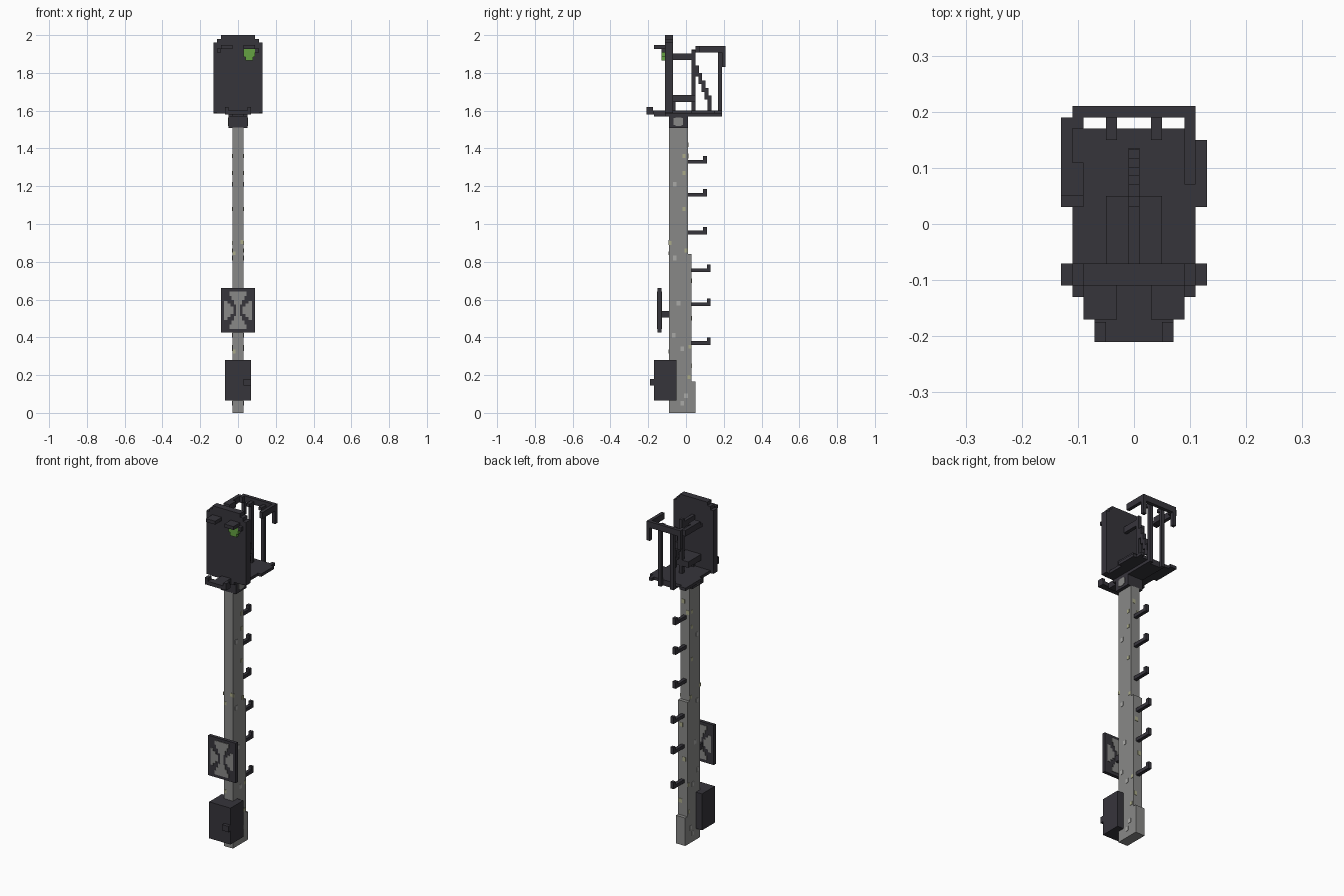
import bpy, bmesh

if "Cube" in bpy.data.objects:
    bpy.data.objects.remove(bpy.data.objects["Cube"], do_unlink=True)


def material(name, rgb):
    m = bpy.data.materials.new(name)
    m.use_nodes = True
    m.diffuse_color = (*rgb, 1)
    m.node_tree.nodes["Principled BSDF"].inputs["Base Color"].default_value = (*rgb, 1)
    return m


DARK = material("dark_metal", (0.037, 0.035, 0.044))
GREY = material("mast_grey", (0.25, 0.25, 0.243))
GREEN = material("lamp_green", (0.13, 0.36, 0.055))
MOSS = material("pale_lichen", (0.40, 0.40, 0.25))
LIGHT = material("light_grey_chip", (0.40, 0.40, 0.39))


def blocks(name, mat, boxes):
    """One object from boxes given as (x0, x1, y0, y1, z0, z1)."""
    bm = bmesh.new()
    for x0, x1, y0, y1, z0, z1 in boxes:
        vs = bmesh.ops.create_cube(bm, size=1)["verts"]
        for v in vs:
            v.co = (x1 if v.co.x > 0 else x0,
                    y1 if v.co.y > 0 else y0,
                    z1 if v.co.z > 0 else z0)
    me = bpy.data.meshes.new(name)
    bm.to_mesh(me)
    bm.free()
    me.materials.append(mat)
    ob = bpy.data.objects.new(name, me)
    bpy.context.collection.objects.link(ob)
    return ob


def both(*boxes):
    """Boxes plus their mirror images across x."""
    return list(boxes) + [(-b[1], -b[0], *b[2:]) for b in boxes]


# Mast, thicker towards the foot at the back
blocks("mast", GREY, [(-.03, .03, -.09, .01, 0, 1.51)])
blocks("mast_lower_back", GREY, [(-.03, .03, .01, .03, 0, .84)])
blocks("mast_foot", GREY, [(-.03, .03, .03, .05, 0, .165)])

# Weathering chips on the mast sides and front
side = [(-.01, 1.36), (-.01, 1.27), (-.01, 1.08), (-.085, .90), (0, .86),
        (.02, .35), (.015, .19)]
blocks("lichen_sides", MOSS, both(*[(.029, .032, y - .008, y + .008, z - .01, z + .01)
                                    for y, z in side]))
chips = [(-.06, 1.21), (-.06, .82), (-.04, .58), (-.065, .41), (-.02, .34),
         (0, .09), (-.02, .05)]
blocks("chips_sides", LIGHT, both(*[(.029, .032, y - .01, y + .01, z - .012, z + .012)
                                    for y, z in chips]))
blocks("lichen_front", MOSS, [(x - .008, x + .008, -.092, -.089, z - .01, z + .01)
                              for x, z in [(.02, .905), (-.02, .845), (-.02, .325)]])
blocks("lichen_back", MOSS, [(x - .01, x + .01, y - .001, y + .002, z - .012, z + .012)
                             for x, y, z in [(.01, .01, 1.42), (-.02, .01, 1.36),
                                             (.01, .03, .7), (-.01, .03, .5),
                                             (.015, .03, .25)]])

# Climbing hooks
hooks = []
for z, y in [(1.32, .01), (1.145, .01), (.945, .01), (.745, .03), (.565, .03), (.36, .03)]:
    hooks += [(-.01, .01, y, y + .1, z, z + .02),
              (-.01, .01, y + .08, y + .1, z + .02, z + .04)]
blocks("climbing_hooks", DARK, hooks)

# Equipment box with latch
blocks("equipment_box", DARK, [(-.07, .07, -.17, -.05, .065, .28)])
blocks("box_latch", DARK, [(.03, .07, -.19, -.17, .145, .18)])

# Marker plate on a short bracket, with four grey wedges on both faces
blocks("marker_plate", DARK, [(-.09, .09, -.15, -.13, .425, .66)])
blocks("marker_bracket", DARK, [(-.02, .02, -.13, -.09, .505, .54)])
wedges, mid = [], .543
for y0, y1 in [(-.153, -.149), (-.131, -.127)]:
    for h0, h1, w in [(.075, .1, .045), (.055, .075, .035), (.03, .055, .022), (.0, .03, .011)]:
        wedges += [(-w, w, y0, y1, mid + h0, mid + h1), (-w, w, y0, y1, mid - h1, mid - h0)]
    for x0, x1, h in [(.055, .073, .05), (.04, .055, .035), (.025, .04, .02)]:
        wedges += both((x0, x1, y0, y1, mid - h, mid + h))
blocks("marker_wedges", GREY, wedges)

# Collar between mast and head, with grey side inserts
blocks("collar", DARK, [(-.05, .05, -.09, .01, 1.507, 1.575)])
blocks("collar_inserts", GREY, both((.049, .052, -.065, -.015, 1.525, 1.56),
                                    (.049, .052, -.055, -.025, 1.52, 1.565)))

# Platform: centre beam, floor, side wings and front lip
blocks("platform_beam", DARK, [(-.05, .05, -.11, .17, 1.568, 1.602)])
blocks("platform_floor", DARK, [(-.11, .11, -.11, .17, 1.585, 1.602)]
       + both((.09, .11, .17, .19, 1.585, 1.602), (.03, .05, .17, .19, 1.568, 1.602)))
blocks("platform_wings", DARK, [(-.13, -.11, .03, .19, 1.585, 1.602),
                                (.11, .13, .03, .15, 1.585, 1.602)])
blocks("front_arm", DARK, [(-.03, .03, -.17, -.11, 1.568, 1.602)])
blocks("front_lip", DARK, [(-.07, .07, -.21, -.17, 1.58, 1.602)]
       + both((.05, .07, -.21, -.175, 1.602, 1.62)))

# Signal board with stepped top
blocks("signal_board", DARK, [(-.13, .13, -.11, -.07, 1.587, 1.96),
                              (-.11, .11, -.11, -.07, 1.96, 1.98),
                              (-.09, .09, -.11, -.07, 1.98, 2.0)])
blocks("lamp_hoods", DARK, both((.03, .09, -.17, -.11, 1.927, 1.947),
                                (.09, .11, -.13, -.11, 1.908, 1.93)))
blocks("green_lamp", GREEN, [(.03, .09, -.13, -.11, 1.885, 1.927),
                             (.04, .08, -.13, -.11, 1.866, 1.885)])

# Rear supports of the board
blocks("upper_arm", DARK, [(-.01, .01, -.07, .03, 1.867, 1.903)])
blocks("lower_arm", DARK, [(-.05, .05, -.07, .05, 1.647, 1.682)])
blocks("lower_gusset", DARK, [(-.01, .01, -.07, -.055, 1.60, 1.65)])
blocks("centre_post", DARK, [(-.01, .01, .03, .05, 1.60, 1.92)])
blocks("stepped_strut", DARK, [(-.01, .01, .05 + .016 * i, .07 + .016 * i,
                                1.78 - .04 * i, 1.84 - .04 * i) for i in range(5)]
       + [(-.01, .01, .115, .135, 1.60, 1.64)])

# Rear guard rail: two posts, back bar, long left-hand run and short right-hand run
blocks("rail_posts", DARK, both((.03, .05, .17, .19, 1.602, 1.91)))
blocks("rail_back", DARK, [(-.11, .11, .19, .21, 1.907, 1.943)]
       + both((.03, .05, .15, .19, 1.907, 1.925)))
blocks("rail_ends", DARK, both((.09, .11, .19, .21, 1.83, 1.907)))
blocks("rail_sides", DARK, [(-.13, -.11, .05, .19, 1.907, 1.943),
                            (-.11, -.09, .05, .11, 1.907, 1.943),
                            (-.13, -.09, .03, .05, 1.905, 1.925),
                            (-.11, -.09, .17, .19, 1.907, 1.943),
                            (.09, .11, .07, .19, 1.907, 1.943)])
